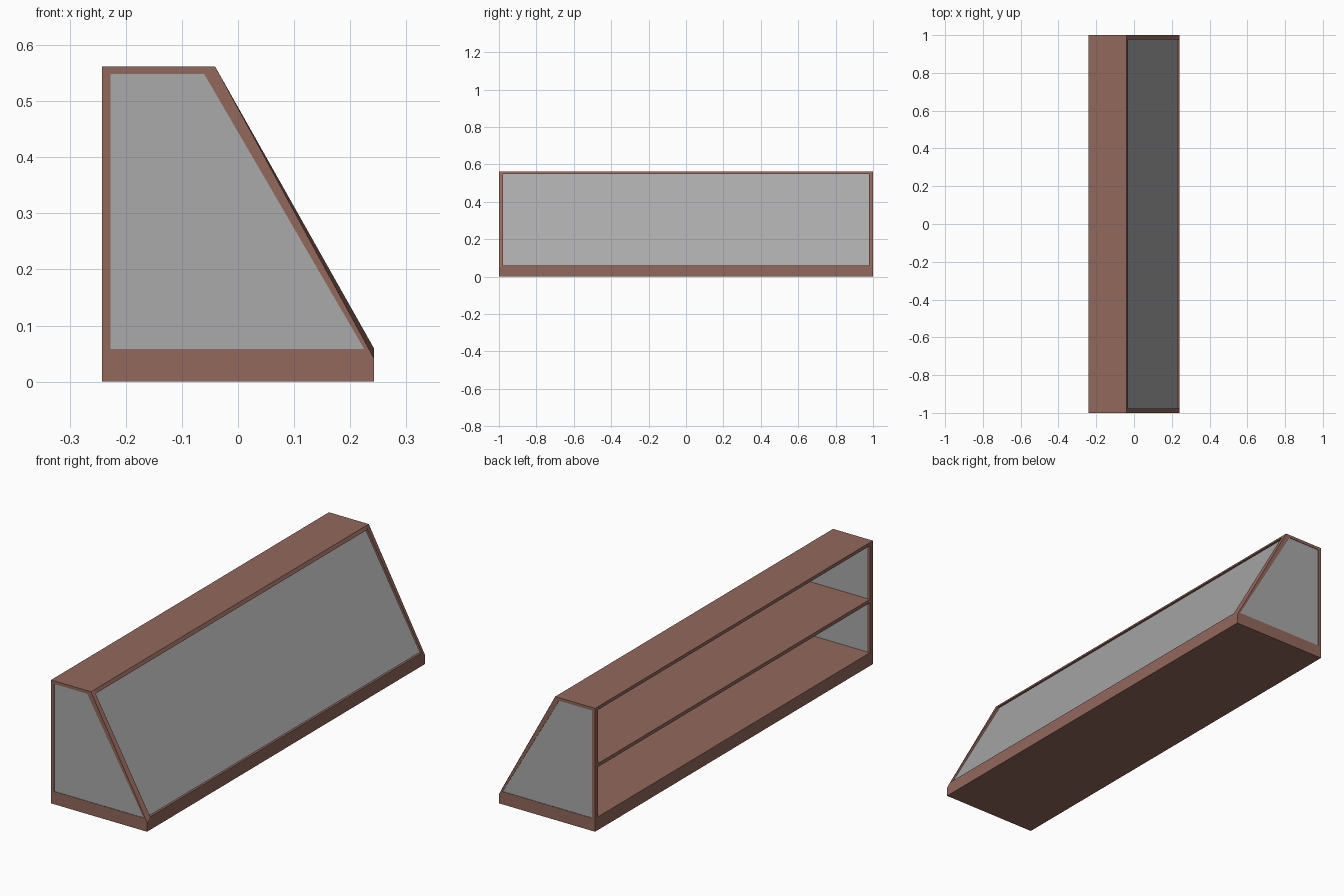
import bpy
import bmesh

if "Cube" in bpy.data.objects:
    bpy.data.objects.remove(bpy.data.objects["Cube"], do_unlink=True)


def material(name, rgb):
    mat = bpy.data.materials.new(name)
    mat.use_nodes = True
    mat.diffuse_color = (*rgb, 1)
    mat.node_tree.nodes["Principled BSDF"].inputs["Base Color"].default_value = (*rgb, 1)
    return mat


wood = material("brown_wood", (0.29, 0.138, 0.108))
glass = material("grey_glass", (0.40, 0.40, 0.40))


def loft(name, profile_a, y_a, profile_b, y_b, mat):
    """Solid between two matching x-z profiles."""
    bm = bmesh.new()
    a = [bm.verts.new((x, y_a, z)) for x, z in profile_a]
    b = [bm.verts.new((x, y_b, z)) for x, z in profile_b]
    bm.faces.new(a)
    bm.faces.new(b[::-1])
    for i in range(len(a)):
        j = (i + 1) % len(a)
        bm.faces.new((a[i], b[i], b[j], a[j]))
    bmesh.ops.recalc_face_normals(bm, faces=bm.faces)
    mesh = bpy.data.meshes.new(name)
    bm.to_mesh(mesh)
    bm.free()
    mesh.materials.append(mat)
    obj = bpy.data.objects.new(name, mesh)
    bpy.context.collection.objects.link(obj)
    return obj


def prism(name, profile, y_a, y_b, mat):
    return loft(name, profile, y_a, profile, y_b, mat)


BACK, FRONT, TOP, CREST = -0.242, 0.242, 0.562, -0.041
BASE, LIP, INNER = 0.06, 0.042, 0.978


def side_profile(lip):
    return [(BACK, 0), (BACK, TOP), (CREST, TOP), (FRONT, lip), (FRONT, 0)]


window = [(-0.227, 0.058), (-0.227, 0.548), (-0.06, 0.548), (0.225, 0.058)]

# Opening cut through both end frames
cutter = prism("window_cutter", window, -1.1, 1.1, wood)
cutter.hide_render = True
cutter.hide_viewport = True
cutter.display_type = 'WIRE'

# End frames and their glass panes
for side, name in ((-1, "front"), (1, "rear")):
    frame = loft(name + "_end_frame", side_profile(LIP), side,
                 side_profile(BASE), side * INNER, wood)
    cut = frame.modifiers.new("window", 'BOOLEAN')
    cut.operation = 'DIFFERENCE'
    cut.solver = 'EXACT'
    cut.object = cutter
    prism(name + "_end_glass", window, side * 0.998, side * 0.98, glass)

# Base plinth
prism("base", [(BACK, 0), (BACK, BASE), (FRONT, BASE), (FRONT, 0)], -INNER, INNER, wood)

# Top board with bevelled edge
prism("top_board", [(BACK, TOP), (CREST, TOP), (-0.033, 0.547), (BACK, 0.547)],
      -INNER, INNER, wood)

# Sloping display glass, set slightly back from the frame
prism("sloping_glass", [(-0.043, 0.547), (0.232, BASE), (0.222, BASE), (-0.053, 0.547)],
      -INNER, INNER, glass)

# Middle shelf
prism("shelf", [(BACK, 0.287), (BACK, 0.303), (0.084, 0.303), (0.093, 0.287)],
      -INNER, INNER, wood)
